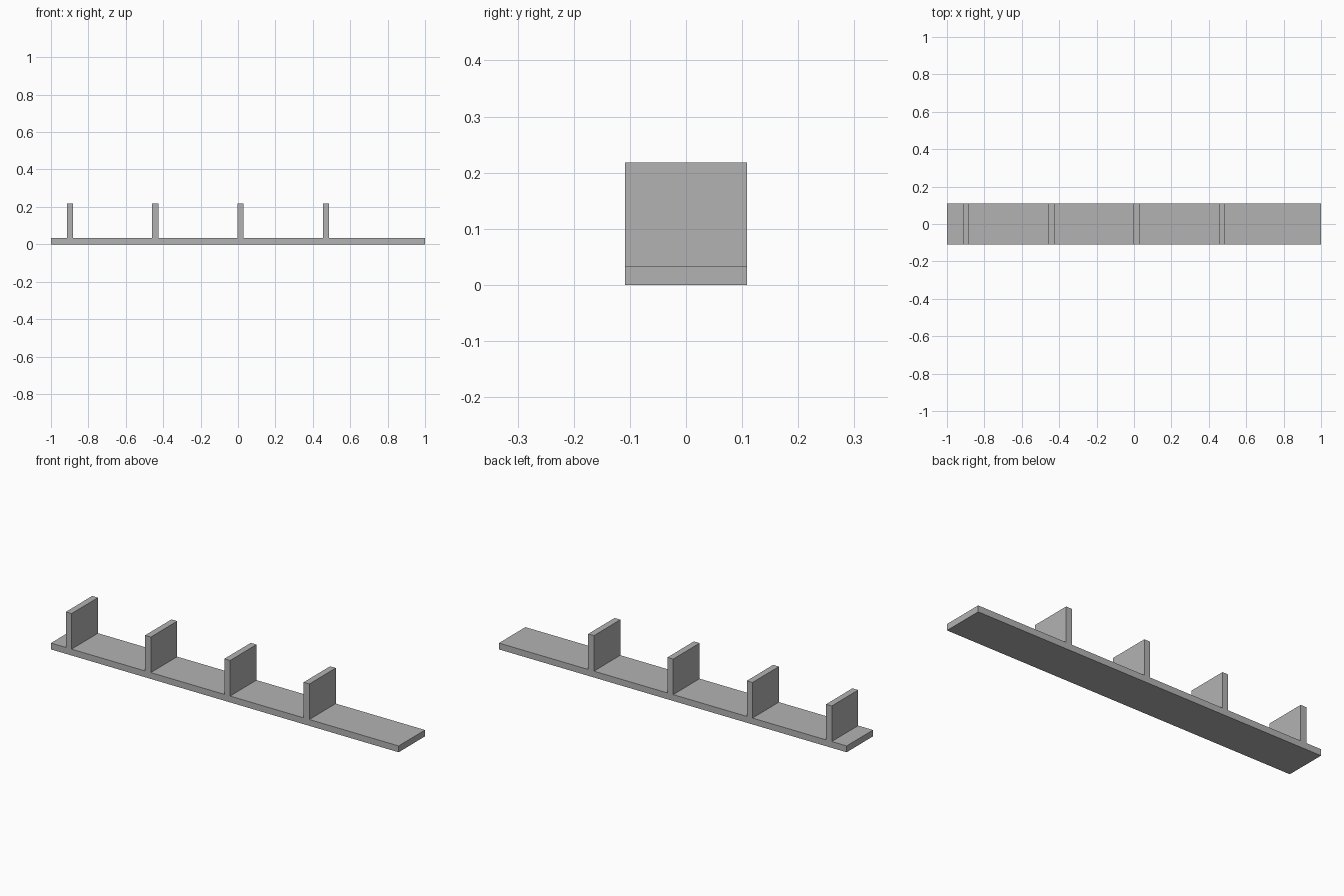
import bpy
import bmesh
from mathutils import Matrix, Vector

cube = bpy.data.objects.get("Cube")
if cube:
    bpy.data.objects.remove(cube, do_unlink=True)

DEPTH = 0.217
HEIGHT = 0.218
THICK = 0.033
SPACING = 0.456
FIRST_X = -0.898

# Plain grey finish
grey = bpy.data.materials.new("plain_grey")
grey.use_nodes = True
colour = (0.45, 0.45, 0.45, 1)
grey.diffuse_color = colour
grey.node_tree.nodes["Principled BSDF"].inputs["Base Color"].default_value = colour


def box(name, size, centre):
    bm = bmesh.new()
    bmesh.ops.create_cube(bm, size=1, matrix=Matrix.Diagonal(Vector(size)).to_4x4())
    mesh = bpy.data.meshes.new(name)
    bm.to_mesh(mesh)
    bm.free()
    mesh.materials.append(grey)
    obj = bpy.data.objects.new(name, mesh)
    obj.location = centre
    bpy.context.collection.objects.link(obj)
    return obj


# Long flat board
box("shelf_board", (2, DEPTH, THICK), (0, 0, THICK / 2))

# Evenly spaced upright dividers standing on the board
rise = HEIGHT - THICK
for i in range(4):
    box(f"divider_{i + 1}", (THICK, DEPTH, rise),
        (FIRST_X + i * SPACING, 0, THICK + rise / 2))
